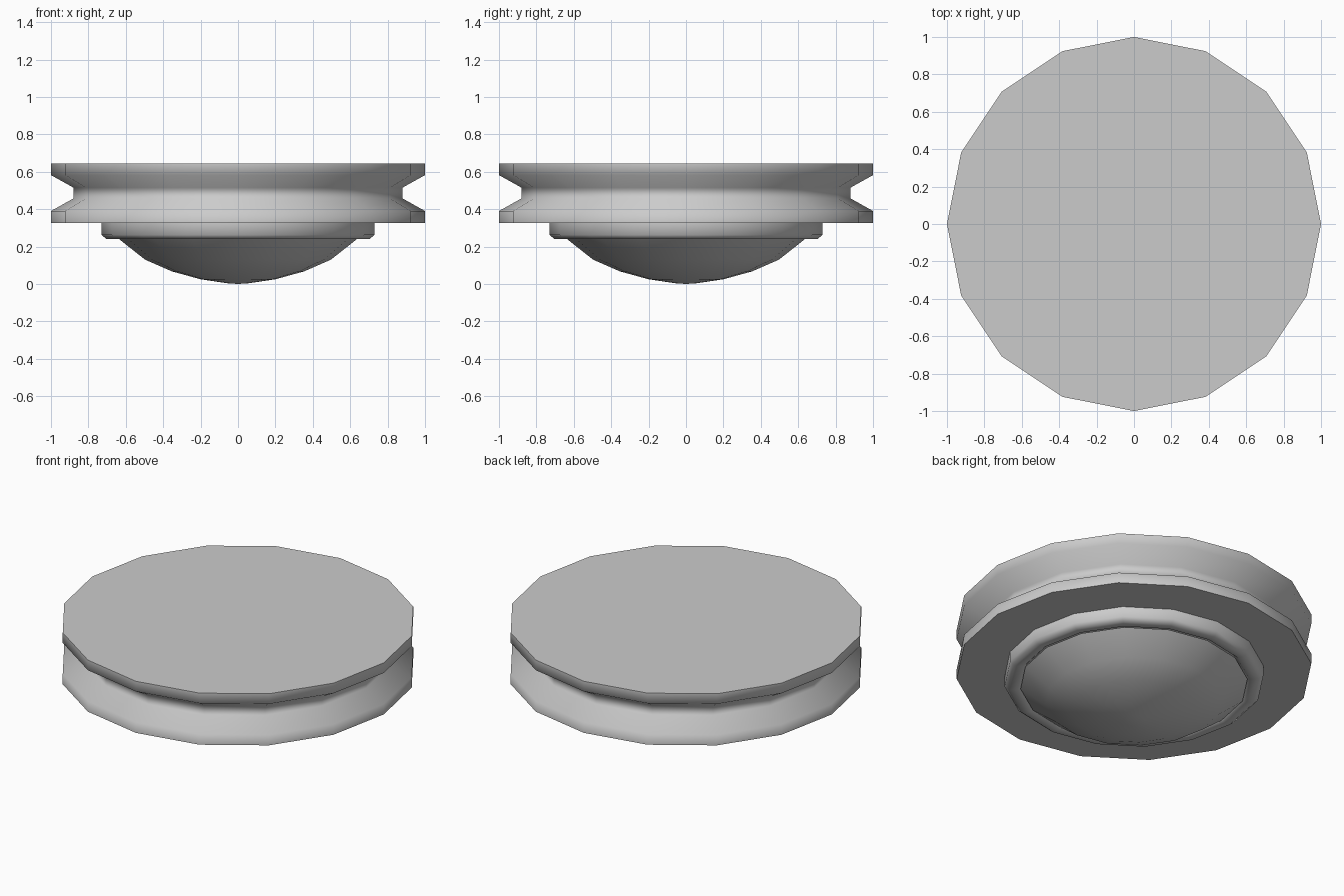
import bpy, bmesh, math

if "Cube" in bpy.data.objects:
    bpy.data.objects.remove(bpy.data.objects["Cube"])

SIDES = 16


def lathe(name, profile, closed=False, angle=65):
    """Spin an (r, z) profile around z; points with r = 0 become poles."""
    bm = bmesh.new()
    rings = []
    for r, z in profile:
        if r == 0:
            rings.append([bm.verts.new((0, 0, z))] * SIDES)
        else:
            rings.append([bm.verts.new((r * math.cos(2 * math.pi * i / SIDES),
                                        r * math.sin(2 * math.pi * i / SIDES), z))
                          for i in range(SIDES)])
    pairs = list(zip(rings, rings[1:]))
    if closed:
        pairs.append((rings[-1], rings[0]))
    for a, b in pairs:
        for i in range(SIDES):
            j = (i + 1) % SIDES
            bm.faces.new(list(dict.fromkeys([a[i], a[j], b[j], b[i]])))
    bmesh.ops.recalc_face_normals(bm, faces=bm.faces)
    mesh = bpy.data.meshes.new(name)
    bm.to_mesh(mesh)
    bm.free()
    obj = bpy.data.objects.new(name, mesh)
    bpy.context.collection.objects.link(obj)
    bpy.ops.object.select_all(action='DESELECT')
    obj.select_set(True)
    bpy.context.view_layer.objects.active = obj
    bpy.ops.object.shade_smooth_by_angle(angle=math.radians(angle))
    return obj


# Flat disc with a V-shaped groove around its rim
lathe("grooved_disc", [(0, 0.325), (1, 0.325), (1, 0.39), (0.88, 0.457),
                       (0.88, 0.515), (1, 0.582), (1, 0.645), (0, 0.645)])

# Bevelled collar under the disc
lathe("collar_ring", [(0.73, 0.325), (0.73, 0.262), (0.703, 0.24),
                      (0.655, 0.24), (0.63, 0.262), (0.63, 0.325)], closed=True)

# Shallow dome seated in the collar
lathe("lower_dome", [(0, 0), (0.06, 0.004), (0.2, 0.025), (0.353, 0.067),
                     (0.497, 0.13), (0.64, 0.243)])
